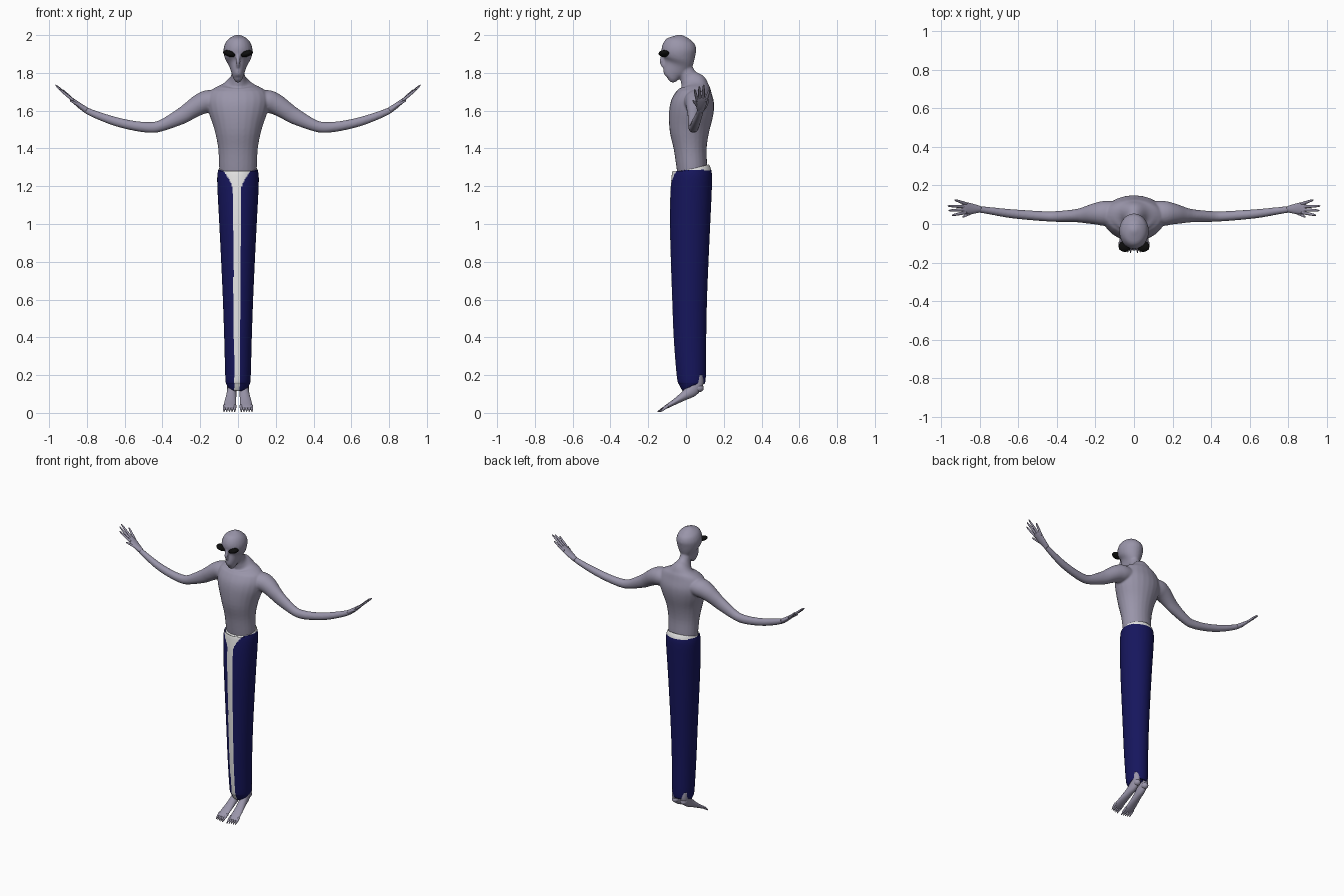
import bpy, bmesh, math
from mathutils import Vector, Matrix

cube = bpy.data.objects.get("Cube")
if cube:
    bpy.data.objects.remove(cube, do_unlink=True)


def material(name, rgb):
    m = bpy.data.materials.new(name)
    m.use_nodes = True
    m.diffuse_color = (*rgb, 1)
    m.node_tree.nodes["Principled BSDF"].inputs["Base Color"].default_value = (*rgb, 1)
    return m


SKIN = material("grey skin", (0.32, 0.30, 0.40))
NAVY = material("navy cloth", (0.008, 0.008, 0.11))
WHITE = material("white cloth", (0.8, 0.8, 0.8))
BLACK = material("black", (0.004, 0.004, 0.004))


def spline(rows, steps):
    """Smooth the stations with a Catmull-Rom curve."""
    rows = [Vector(r) for r in rows]
    out = []
    for i in range(len(rows) - 1):
        a, b = rows[max(i - 1, 0)], rows[i]
        c, d = rows[i + 1], rows[min(i + 2, len(rows) - 1)]
        for k in range(steps):
            t = k / steps
            out.append(b + (c - a) * (t / 2) + (a * 2 - b * 5 + c * 4 - d) * (t * t / 2)
                       + (b * 3 - a - c * 3 + d) * (t ** 3 / 2))
    return out + [rows[-1]]


def loft(bm, rows, side, segs=24, steps=4, flip=1):
    """Closed tube through rows of (x, y, z, radius along side, other radius)."""
    rows = spline(rows, steps)
    pts = [Vector(r[:3]) for r in rows]
    rings = []
    for i, r in enumerate(rows):
        tangent = (pts[min(i + 1, len(pts) - 1)] - pts[max(i - 1, 0)]).normalized()
        u = Vector(side)
        u = (u - tangent * u.dot(tangent)).normalized()
        v = tangent.cross(u)
        ring = []
        for k in range(segs):
            a = math.tau * k / segs
            p = pts[i] + u * (math.cos(a) * max(r[3], 0.001)) + v * (math.sin(a) * max(r[4], 0.001))
            ring.append(bm.verts.new((p.x * flip, p.y, p.z)))
        rings.append(ring)
    faces = [bm.faces.new((p[k], p[(k + 1) % segs], q[(k + 1) % segs], q[k]))
             for p, q in zip(rings, rings[1:]) for k in range(segs)]
    faces += [bm.faces.new(rings[0]), bm.faces.new(rings[-1])]
    bmesh.ops.recalc_face_normals(bm, faces=faces)


def upright(bm, table, **kw):
    """Horizontal sections given as (z, front y, back y, half width)."""
    loft(bm, [(0, (f + b) / 2, z, w, (b - f) / 2) for z, f, b, w in table], (1, 0, 0), **kw)


def ball(bm, centre, radii, turn=0):
    m = Matrix.Translation(centre) @ Matrix.Rotation(turn, 4, "Y") @ Matrix.Diagonal((*radii, 1))
    bmesh.ops.create_uvsphere(bm, u_segments=24, v_segments=14, radius=1, matrix=m)


def finish(bm, name, *mats):
    me = bpy.data.meshes.new(name)
    bm.to_mesh(me)
    bm.free()
    for m in mats:
        me.materials.append(m)
    for p in me.polygons:
        p.use_smooth = True
    ob = bpy.data.objects.new(name, me)
    bpy.context.collection.objects.link(ob)
    return ob


# Torso, neck, head and arms, fused into one skin
bm = bmesh.new()
upright(bm, [
    (1.24, -.04, .11, .095), (1.30, -.05, .112, .1), (1.40, -.065, .11, .105),
    (1.50, -.088, .125, .125), (1.59, -.09, .145, .155), (1.65, -.075, .15, .165),
    (1.70, -.05, .135, .15), (1.725, -.04, .122, .115), (1.745, -.035, .108, .068),
    (1.77, -.033, .075, .042), (1.80, -.035, .048, .035), (1.86, -.045, .02, .033)])
upright(bm, [
    (1.758, -.10, -.075, .012), (1.77, -.112, -.045, .024), (1.80, -.125, -.012, .034),
    (1.84, -.12, .028, .047), (1.875, -.118, .045, .069), (1.92, -.13, .055, .077),
    (1.96, -.117, .045, .066), (1.985, -.085, .018, .043), (2.002, -.04, -.025, .01)])
loft(bm, [(0, -.122, 1.9, .01, .006), (0, -.13, 1.86, .013, .01), (0, -.12, 1.83, .008, .006)],
     (1, 0, 0))
for s in (1, -1):
    loft(bm, [
        (.07, .055, 1.65, .06, .045), (.15, .055, 1.65, .065, .06), (.2, .053, 1.634, .056, .056),
        (.25, .047, 1.603, .044, .048), (.3, .043, 1.571, .034, .043), (.4, .039, 1.523, .028, .031),
        (.46, .04, 1.511, .026, .029), (.55, .046, 1.52, .025, .026), (.65, .055, 1.543, .023, .024),
        (.75, .069, 1.578, .019, .02), (.81, .077, 1.605, .017, .016), (.825, .078, 1.615, .014, .012)],
        (0, 1, 0), flip=s)
body = finish(bm, "body", SKIN)
fuse = body.modifiers.new("fuse", "REMESH")
fuse.mode = "VOXEL"
fuse.voxel_size = 0.006
fuse.use_smooth_shade = True
soft = body.modifiers.new("soften", "SMOOTH")
soft.factor = 0.5
soft.iterations = 5

# Hands: flat palm, four fingers and a thumb
for s, word in ((1, "left"), (-1, "right")):
    bm = bmesh.new()
    loft(bm, [(.8, .077, 1.6, .017, .016), (.84, .079, 1.628, .027, .014),
              (.875, .082, 1.656, .031, .01), (.892, .083, 1.67, .024, .006)], (0, 1, 0), flip=s)
    for base, tip in (((.872, .06, 1.654), (.945, .045, 1.713)), ((.877, .074, 1.658), (.962, .07, 1.73)),
                      ((.877, .09, 1.658), (.967, .094, 1.737)), ((.87, .104, 1.652), (.93, .125, 1.712)),
                      ((.825, .068, 1.618), (.89, .036, 1.655))):
        a, b = Vector(base), Vector(tip)
        loft(bm, [(*a, .009, .008), (*a.lerp(b, .5), .0075, .007), (*a.lerp(b, .9), .005, .005),
                  (*b, .001, .001)], (0, 1, 0), segs=10, flip=s)
    finish(bm, word + "_hand", SKIN)

    # Feet: pointing down and forward, with separate toes
    bm = bmesh.new()
    loft(bm, [(.032, .06, .2, .026, .03), (.032, .056, .155, .025, .036), (.033, .03, .118, .025, .034),
              (.036, -.01, .09, .027, .024), (.041, -.06, .058, .031, .015),
              (.044, -.105, .032, .033, .01), (.045, -.12, .024, .03, .006)], (1, 0, 0), flip=s)
    ball(bm, (.032 * s, .068, .132), (.023, .026, .022))
    for i in range(5):
        x = .016 + i * .014
        loft(bm, [(x, -.095, .038, .008, .008), (x + .001, -.125 + i * .002, .021, .007, .007),
                  (x + .002, -.15 + i * .004, .006, .002, .003)], (1, 0, 0), segs=10, flip=s)
    finish(bm, word + "_foot", SKIN)

    # Slanted bulging eyes
    bm = bmesh.new()
    ball(bm, (.047 * s, -.116, 1.902), (.034, .029, .016), -.3 * s)
    finish(bm, word + "_eye", BLACK)

# Trousers: one tapered tube with a white front stripe that flares at the waist
bm = bmesh.new()
upright(bm, [
    (.142, -.02, .082, .052), (.15, -.035, .094, .061), (.19, -.048, .105, .067),
    (.4, -.065, .107, .073), (.6, -.073, .111, .08), (.8, -.08, .119, .089), (1.0, -.085, .128, .099),
    (1.15, -.083, .135, .107), (1.24, -.077, .138, .11), (1.28, -.07, .135, .106),
    (1.292, -.058, .12, .1)], segs=120, steps=10)
for f in bm.faces:
    c = f.calc_center_median()
    half = .014 + .01 * max(c.z - .2, 0) + .055 * max((c.z - 1.19) / .1, 0) ** 1.5
    front = c.y < 0 and abs(c.x + .005) < half
    if front or c.z > 1.286:
        f.material_index = 1
finish(bm, "trousers", NAVY, WHITE)
